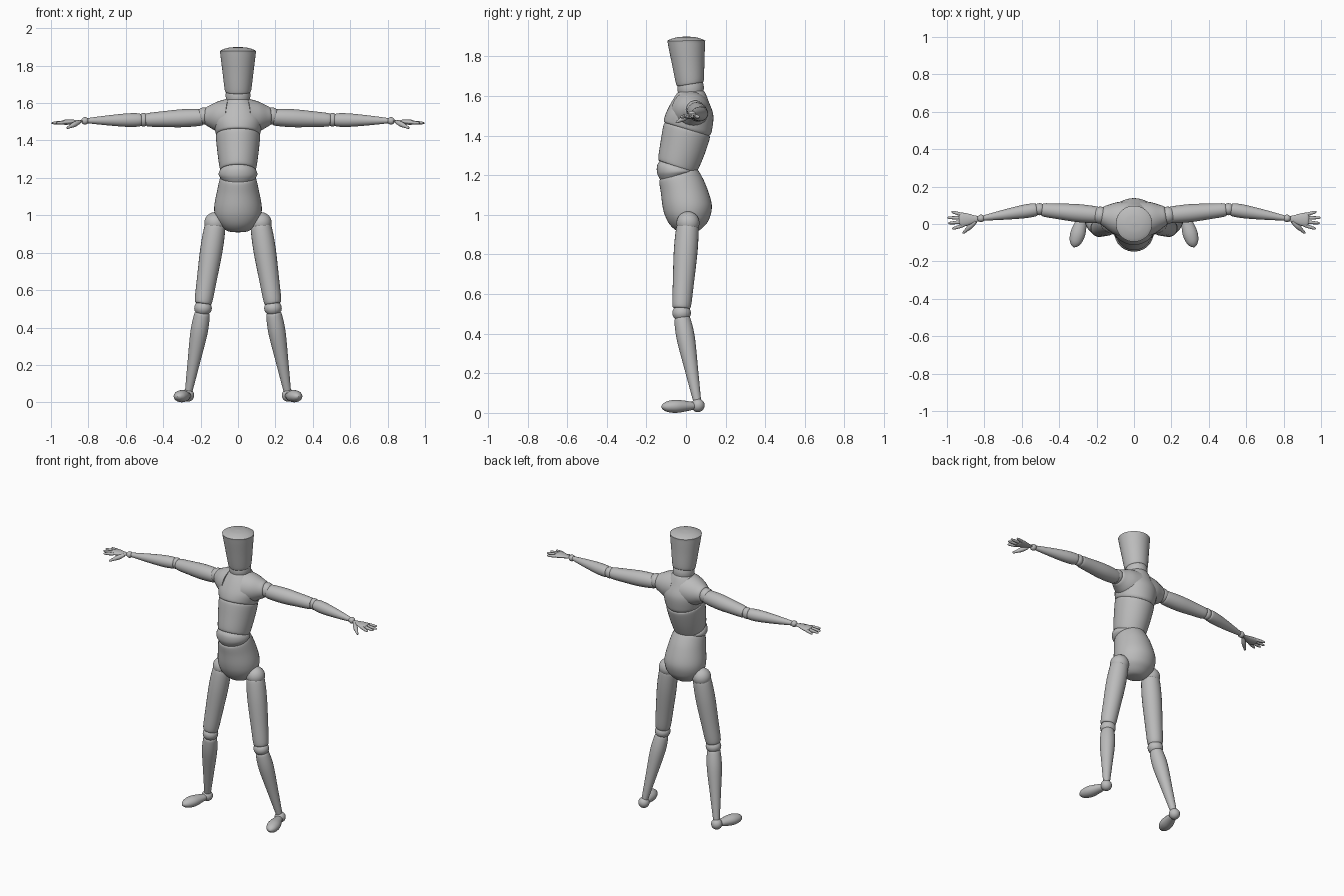
import bpy, bmesh
from math import sin, cos, tau
from mathutils import Vector

if "Cube" in bpy.data.objects:
    bpy.data.objects.remove(bpy.data.objects["Cube"])

grey = bpy.data.materials.new("plain grey")
grey.use_nodes = True
grey.diffuse_color = (0.5, 0.5, 0.5, 1)
bsdf = next(n for n in grey.node_tree.nodes if n.type == 'BSDF_PRINCIPLED')
bsdf.inputs["Base Color"].default_value = (0.5, 0.5, 0.5, 1)


def spline(keys, steps=6):
    """Smooth curve through tuples of numbers."""
    out = []
    for i in range(len(keys) - 1):
        p, q = keys[i], keys[i + 1]
        a, b = keys[max(i - 1, 0)], keys[min(i + 2, len(keys) - 1)]
        for s in range(steps):
            t = s / steps
            out.append([0.5 * (2 * v + (w - u) * t + (2 * u - 5 * v + 4 * w - x) * t * t
                               + (3 * v - u - 3 * w + x) * t ** 3)
                        for u, v, w, x in zip(a, p, q, b)])
    return out + [list(keys[-1])]


def skin(name, rings):
    """Closed surface over a stack of equal rings."""
    bm = bmesh.new()
    loops = [[bm.verts.new(p) for p in ring] for ring in rings]
    n = len(loops[0])
    for a, b in zip(loops, loops[1:]):
        for i in range(n):
            bm.faces.new((a[i], a[(i + 1) % n], b[(i + 1) % n], b[i]))
    bm.faces.new(loops[0])
    bm.faces.new(loops[-1])
    bmesh.ops.recalc_face_normals(bm, faces=bm.faces)
    mesh = bpy.data.meshes.new(name)
    bm.to_mesh(mesh)
    bm.free()
    mesh.materials.append(grey)
    obj = bpy.data.objects.new(name, mesh)
    bpy.context.collection.objects.link(obj)
    bpy.ops.object.select_all(action='DESELECT')
    obj.select_set(True)
    bpy.context.view_layer.objects.active = obj
    bpy.ops.object.shade_smooth_by_angle(angle=0.7)
    return obj


def body(name, keys, n=40):
    """Tilted ovals: front y, front z, back y, back z, half width."""
    rings = []
    for fy, fz, by, bz, w in spline(keys):
        rings.append([(w * cos(tau * i / n),
                       (fy + by) / 2 + (by - fy) / 2 * sin(tau * i / n),
                       (fz + bz) / 2 + (bz - fz) / 2 * sin(tau * i / n)) for i in range(n)])
    return skin(name, rings)


def limb(name, a, b, profile, n=24, flat=1.0):
    """Turned shape from a to b; profile holds (fraction, radius) pairs."""
    a, b = Vector(a), Vector(b)
    axis = (b - a).normalized()
    ref = Vector((0, 0, 1)) if abs(axis.z) < 0.8 else Vector((0, 1, 0))
    u = axis.cross(ref).normalized()
    v = axis.cross(u) * flat
    rings = [[a.lerp(b, t) + max(r, 0.0005) * (u * cos(tau * i / n) + v * sin(tau * i / n))
              for i in range(n)] for t, r in spline(profile)]
    return skin(name, rings)


def ball(name, loc, radius, scale=(1, 1, 1)):
    bpy.ops.mesh.primitive_uv_sphere_add(segments=28, ring_count=18, radius=radius, location=loc)
    obj = bpy.context.object
    obj.name, obj.scale = name, scale
    obj.data.materials.append(grey)
    bpy.ops.object.shade_smooth()
    return obj


# Head and trunk
body("head", [(-.04, 1.66, .08, 1.68, .063), (-.05, 1.67, .09, 1.69, .071),
              (-.073, 1.78, .093, 1.79, .084), (-.092, 1.875, .096, 1.875, .095),
              (-.09, 1.89, .094, 1.89, .093), (-.05, 1.904, .055, 1.904, .055),
              (-.005, 1.909, .01, 1.909, .008)])
body("neck", [(-.035, 1.60, .085, 1.61, .06), (-.043, 1.645, .09, 1.655, .066),
              (-.035, 1.69, .08, 1.70, .06)])
body("chest", [(-.035, 1.632, .082, 1.638, .06), (-.047, 1.62, .095, 1.628, .07),
               (-.075, 1.575, .115, 1.58, .105), (-.1, 1.525, .138, 1.51, .13),
               (-.112, 1.485, .13, 1.43, .122), (-.105, 1.472, .118, 1.408, .114)])
body("torso", [(-.1, 1.474, .11, 1.41, .11), (-.113, 1.464, .12, 1.396, .118),
               (-.128, 1.38, .092, 1.31, .11), (-.14, 1.295, .058, 1.232, .098),
               (-.13, 1.28, .045, 1.22, .09)])
body("waist", [(-.125, 1.29, .04, 1.235, .085), (-.145, 1.26, .046, 1.23, .1),
               (-.146, 1.22, .046, 1.228, .103), (-.13, 1.185, .04, 1.225, .09)])
body("pelvis", [(-.125, 1.19, .05, 1.242, .085), (-.135, 1.178, .064, 1.23, .097),
                (-.127, 1.12, .1, 1.16, .112), (-.118, 1.05, .13, 1.06, .127),
                (-.104, 1.0, .118, .99, .12), (-.078, .955, .09, .95, .093),
                (-.04, .925, .055, .924, .055), (0, .918, .015, .918, .008)])

for side, s in (("left", 1), ("right", -1)):
    def at(x, y, z):
        return (s * x, y, z)

    # Arm
    limb(side + "_shoulder_socket", at(.05, .025, 1.535), at(.172, .047, 1.54),
         [(0, .1), (.45, .083), (.8, .061), (.95, .051), (1, .043)])
    ball(side + "_shoulder_joint", at(.18, .047, 1.54), .046)
    limb(side + "_upper_arm", at(.19, .048, 1.533), at(.492, .076, 1.519),
         [(0, .034), (.03, .044), (.35, .048), (.7, .042), (.96, .036), (1, .029)])
    ball(side + "_elbow", at(.505, .079, 1.52), .036, (.85, .9, 1))
    limb(side + "_forearm", at(.518, .078, 1.519), at(.81, .031, 1.515),
         [(0, .027), (.04, .035), (.25, .036), (.6, .027), (.95, .015), (1, .012)])
    ball(side + "_wrist", at(.818, .03, 1.514), .02)

    # Hand
    limb(side + "_palm", at(.825, .029, 1.513), at(.935, .022, 1.506),
         [(0, .012), (.3, .021), (.65, .034), (.9, .037), (1, .025)], flat=.38)
    fingers = {"index": (-.007, .972, -.026), "middle": (.012, .994, .004),
               "ring": (.032, .998, .034), "little": (.048, .976, .066)}
    for finger, (root, tip, tip_y) in fingers.items():
        limb(f"{side}_{finger}_finger", at(.912, root, 1.507), at(tip, tip_y, 1.502),
             [(0, .009), (.4, .0095), (.85, .007), (.97, .004), (1, .001)], n=12)
    limb(side + "_thumb", at(.845, .015, 1.51), at(.915, -.05, 1.475),
         [(0, .009), (.4, .014), (.75, .009), (.95, .006), (1, .001)], n=12)

    # Leg
    ball(side + "_hip_joint", at(.122, .01, .968), .058)
    limb(side + "_thigh", at(.122, .008, .955), at(.187, -.023, .535),
         [(0, .044), (.03, .056), (.3, .06), (.7, .053), (.96, .047), (1, .036)])
    ball(side + "_knee", at(.187, -.022, .513), .047, (1, 1, .9))
    limb(side + "_calf", at(.19, -.02, .49), at(.265, .058, .06),
         [(0, .034), (.04, .042), (.25, .046), (.6, .034), (.95, .021), (1, .018)])
    ball(side + "_ankle", at(.268, .06, .047), .034)
    limb(side + "_foot", at(.27, .05, .045), at(.322, -.125, .04),
         [(0, .02), (.2, .029), (.55, .04), (.8, .034), (.94, .019), (1, .001)], flat=.82)

# Rest the feet on the ground
bpy.context.view_layer.update()
parts = [o for o in bpy.context.collection.objects if o.type == 'MESH']
low = min((o.matrix_world @ v.co).z for o in parts for v in o.data.vertices)
for o in parts:
    o.location.z -= low
